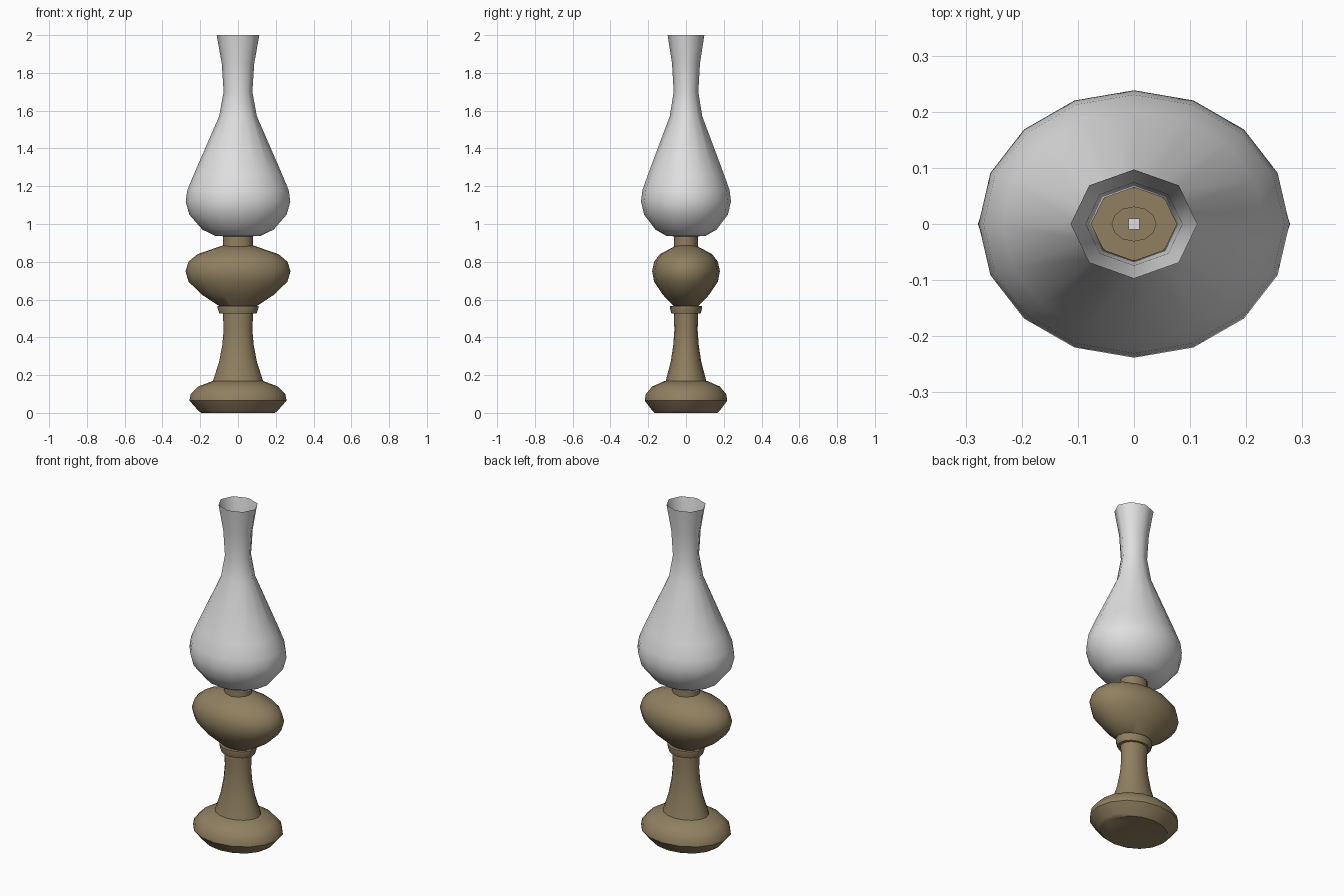
import bpy, bmesh, math

if "Cube" in bpy.data.objects:
    bpy.data.objects.remove(bpy.data.objects["Cube"])


def material(name, rgb):
    m = bpy.data.materials.new(name)
    m.diffuse_color = (*rgb, 1)
    m.use_nodes = True
    m.node_tree.nodes["Principled BSDF"].inputs["Base Color"].default_value = m.diffuse_color
    return m


brass = material("aged_brass", (0.28, 0.215, 0.117))
glass = material("pale_grey", (0.74, 0.74, 0.74))


def lathe(name, profile, mat, y_scale, sides=16, caps=True, angle=40, eight_above=9):
    """Oval lathe; profile is (x radius, z). Rings above eight_above become eight-sided."""
    bm = bmesh.new()
    rings = []
    for r, z in profile:
        ring = []
        for i in range(sides):
            a = 2 * math.pi * i / sides
            k = math.cos(math.pi / 8) if z > eight_above and i % 2 else 1
            ring.append(bm.verts.new((k * r * math.cos(a), k * r * y_scale * math.sin(a), z)))
        rings.append(ring)
    for lo, hi in zip(rings, rings[1:]):
        for i in range(sides):
            j = (i + 1) % sides
            bm.faces.new((lo[i], lo[j], hi[j], hi[i]))
    if caps:
        bm.faces.new(rings[0][::-1])
        bm.faces.new(rings[-1])
    mesh = bpy.data.meshes.new(name)
    bm.to_mesh(mesh)
    bm.free()
    mesh.materials.append(mat)
    ob = bpy.data.objects.new(name, mesh)
    bpy.context.collection.objects.link(ob)
    bpy.ops.object.select_all(action='DESELECT')
    ob.select_set(True)
    bpy.context.view_layer.objects.active = ob
    bpy.ops.object.shade_smooth_by_angle(angle=math.radians(angle))
    return ob


# Foot, stem and collar
lathe("foot", [(0.195, 0), (0.21, 0.012), (0.257, 0.065), (0.25, 0.1),
               (0.21, 0.14), (0.13, 0.17)], brass, 0.85)
lathe("stem", [(0.133, 0.168), (0.1, 0.27), (0.083, 0.36), (0.076, 0.44),
               (0.08, 0.53)], brass, 0.81)
lathe("collar", [(0.098, 0.525), (0.108, 0.555), (0.108, 0.567)], brass, 0.79)

# Oil reservoir, flatter from front to back
lathe("reservoir", [(0.1, 0.566), (0.19, 0.625), (0.262, 0.695), (0.278, 0.75),
                    (0.262, 0.80), (0.215, 0.84), (0.085, 0.885)], brass, 0.645)

# Burner neck, wick tube and wick
lathe("burner_neck", [(0.08, 0.865), (0.08, 0.945)], brass, 0.81, sides=12)
lathe("wick_tube", [(0.04, 0.94), (0.04, 0.99)], brass, 0.78, sides=12)
bpy.ops.mesh.primitive_cube_add(size=0.02, location=(0, 0, 0.995))
wick = bpy.context.object
wick.name = "wick"
wick.data.materials.append(glass)

# Open chimney shell
lathe("chimney", [(0.08, 0.935), (0.12, 0.937), (0.188, 0.97), (0.258, 1.05),
                  (0.277, 1.12), (0.268, 1.18), (0.235, 1.26), (0.1, 1.57),
                  (0.076, 1.70), (0.086, 1.85), (0.113, 2.0)],
      glass, 0.86, caps=False, angle=60, eight_above=1.5)
